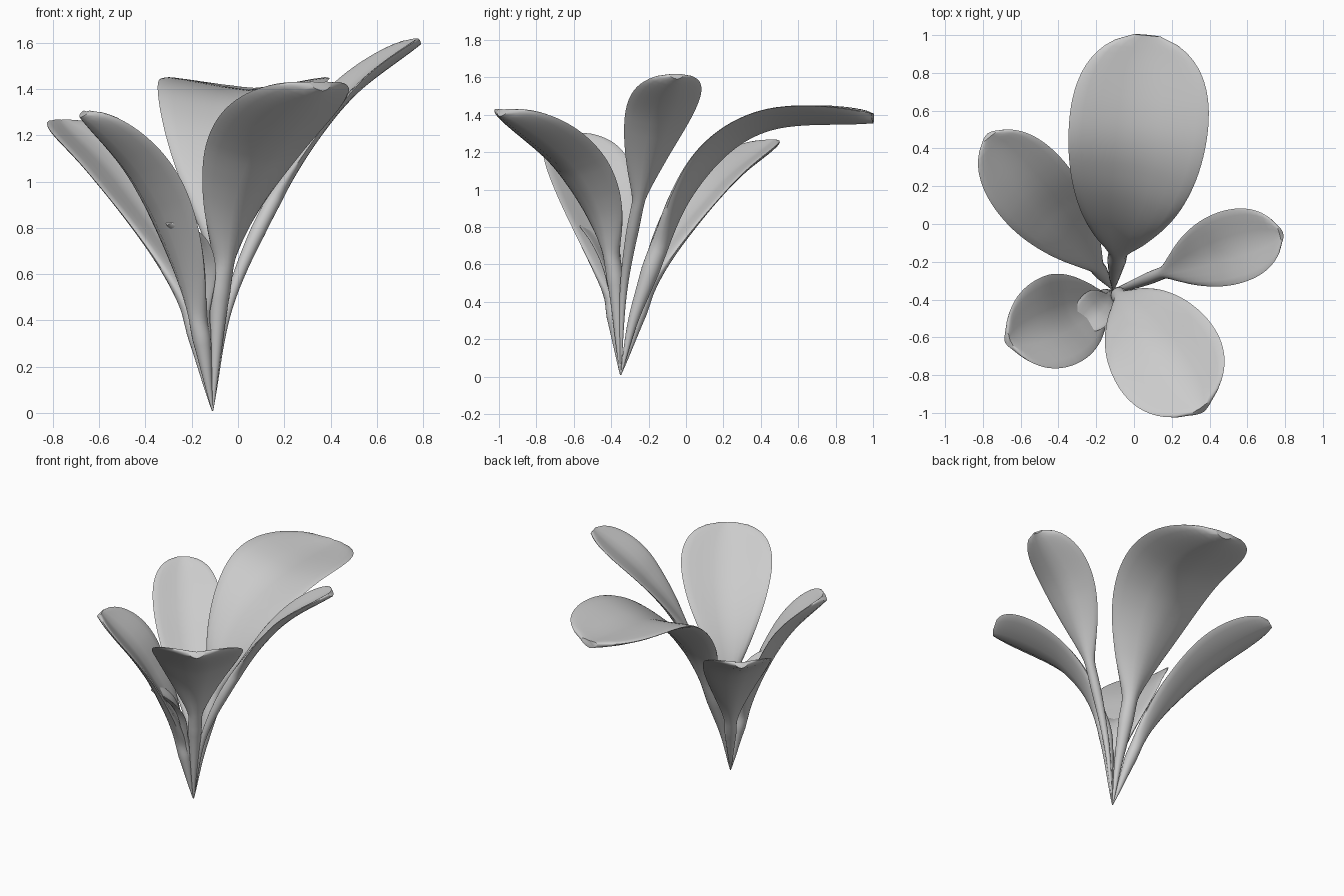
import bpy, bmesh, math
from mathutils import Vector

cube = bpy.data.objects.get("Cube")
if cube:
    bpy.data.objects.remove(cube, do_unlink=True)

leaf_grey = bpy.data.materials.new("leaf_grey")
leaf_grey.use_nodes = True
colour = (0.6, 0.6, 0.6, 1)
leaf_grey.diffuse_color = colour
leaf_grey.node_tree.nodes["Principled BSDF"].inputs["Base Color"].default_value = colour

ROOT = Vector((-0.11, -0.35, 0.01))
RINGS, ACROSS = 60, 10


def spline(points, steps=12):
    """Smooth path through the points."""
    p = [2 * points[0] - points[1]] + points + [2 * points[-1] - points[-2]]
    path = []
    for a, b, c, d in zip(p, p[1:], p[2:], p[3:]):
        for k in range(steps):
            t = k / steps
            path.append(b + (c - a) * t / 2 + (2 * a - 5 * b + 4 * c - d) * t**2 / 2
                        + (3 * b - a - 3 * c + d) * t**3 / 2)
    return path + [points[-1]]


def resample(path, count):
    """Evenly spaced points along a path."""
    lengths = [0]
    for a, b in zip(path, path[1:]):
        lengths.append(lengths[-1] + (b - a).length)
    result, i = [], 0
    for k in range(count + 1):
        target = lengths[-1] * k / count
        while i < len(path) - 2 and lengths[i + 1] < target:
            i += 1
        f = (target - lengths[i]) / (lengths[i + 1] - lengths[i])
        result.append(path[i].lerp(path[i + 1], f))
    return result


def make_leaf(name, half_width, stem_part, stalk, cup, points):
    """Tapered stalk that opens into a cupped, egg-shaped blade."""
    path = resample(spline([ROOT] + [Vector(p) for p in points]), RINGS)
    bm = bmesh.new()
    rings = []
    for i, centre in enumerate(path):
        s = i / RINGS
        tangent = (path[min(i + 1, RINGS)] - path[max(i - 1, 0)]).normalized()
        side = tangent.cross(Vector((0, 0, 1))).normalized()
        up = side.cross(tangent)
        t = max(0, (s - stem_part) / (1 - stem_part))
        blade = half_width * t**0.9 * math.sqrt(1.01 - t * t) / 0.52
        thin = stalk * min(1, 0.08 + 1.1 * s / stem_part)
        width = math.hypot(thin * (1 - 0.8 * t), blade)
        depth = thin * (1 - 0.5 * min(1, t * 2))
        lift = cup * blade
        ring = []
        for k in range(2 * ACROSS):
            angle = math.pi * k / ACROSS
            u, v = math.cos(angle), math.sin(angle)
            ring.append(bm.verts.new(centre + side * width * u
                                     + up * (lift * abs(u) ** 1.3 + depth * v)))
        rings.append(ring)
    for a, b in zip(rings, rings[1:]):
        for k in range(len(a)):
            n = (k + 1) % len(a)
            bm.faces.new((a[k], a[n], b[n], b[k]))
    bm.faces.new(rings[0])
    bm.faces.new(rings[-1])
    bmesh.ops.recalc_face_normals(bm, faces=bm.faces)
    mesh = bpy.data.meshes.new(name)
    bm.to_mesh(mesh)
    bm.free()
    mesh.materials.append(leaf_grey)
    leaf = bpy.data.objects.new(name, mesh)
    bpy.context.collection.objects.link(leaf)
    bpy.ops.object.select_all(action="DESELECT")
    leaf.select_set(True)
    bpy.context.view_layer.objects.active = leaf
    bpy.ops.object.shade_smooth_by_angle(angle=math.radians(50))


# Name, half width, stalk share of length, stalk radius, cupping, midrib
make_leaf("large_back_leaf", 0.365, 0.32, 0.05, 0.22,
          [(-0.1, -0.25, 0.4), (-0.06, 0, 0.98), (0.01, 0.4, 1.325), (0.07, 1, 1.38)])
make_leaf("back_right_leaf", 0.22, 0.25, 0.04, 0.3,
          [(-0.24, -0.17, 0.54), (-0.5, 0.14, 0.98), (-0.77, 0.47, 1.25)])
make_leaf("front_right_leaf", 0.245, 0.26, 0.04, 0.35,
          [(-0.2, -0.41, 0.5), (-0.42, -0.52, 0.98), (-0.67, -0.62, 1.29)])
make_leaf("front_left_leaf", 0.295, 0.36, 0.045, 0.3,
          [(-0.06, -0.4, 0.65), (0.09, -0.59, 1.06), (0.36, -0.985, 1.41)])
make_leaf("left_leaf", 0.195, 0.5, 0.033, 0.25,
          [(-0.03, -0.33, 0.5), (0.2, -0.24, 1), (0.46, -0.14, 1.35), (0.78, -0.05, 1.605)])
make_leaf("small_front_leaf", 0.1, 0.45, 0.02, 0.3,
          [(-0.15, -0.395, 0.48), (-0.2, -0.45, 0.69), (-0.3, -0.55, 0.82)])
